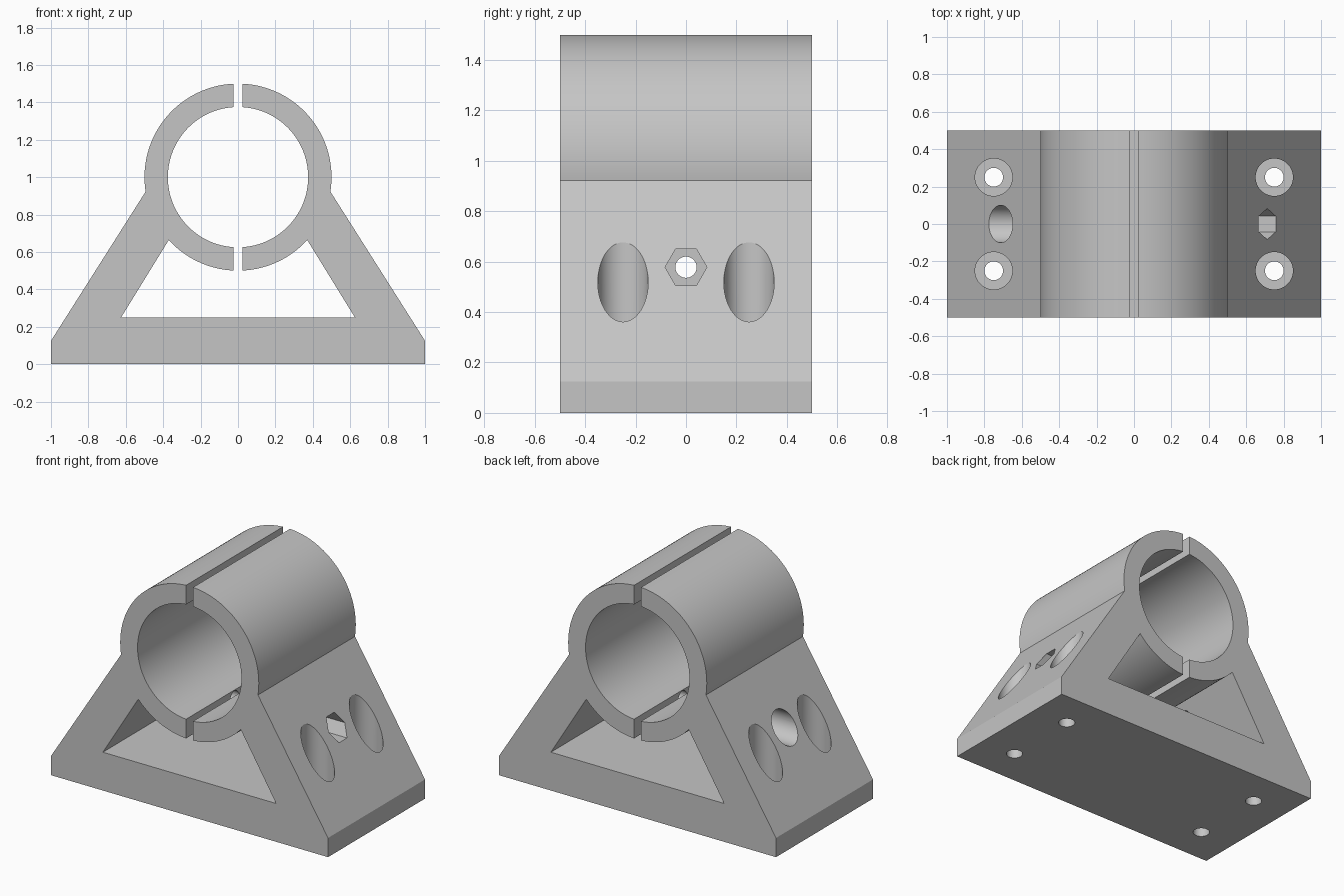
import bpy
import bmesh
from math import asin, acos, atan2, cos, sin, pi, radians
from mathutils import Matrix

cube = bpy.data.objects.get("Cube")
if cube:
    bpy.data.objects.remove(cube, do_unlink=True)

# Main sizes
DEPTH = 1.0
RING_Z, R_OUT, R_IN = 1.0, 0.5, 0.375
GAP = 0.025
BOLT_Z = 0.578
POCKET_X = 0.5

grey = bpy.data.materials.new("grey")
grey.use_nodes = True
grey.diffuse_color = (0.56, 0.56, 0.56, 1)
grey.node_tree.nodes["Principled BSDF"].inputs["Base Color"].default_value = (0.56, 0.56, 0.56, 1)


def arc(radius, start, end, steps):
    """Points on the clamp ring, by angle from +x."""
    angles = [start + (end - start) * i / steps for i in range(steps + 1)]
    return [(radius * cos(a), RING_Z + radius * sin(a)) for a in angles]


def make_object(name, bm):
    bmesh.ops.recalc_face_normals(bm, faces=bm.faces[:])
    mesh = bpy.data.meshes.new(name)
    bm.to_mesh(mesh)
    bm.free()
    obj = bpy.data.objects.new(name, mesh)
    bpy.context.collection.objects.link(obj)
    mesh.materials.append(grey)
    return obj


def cutter(radius, start, end, across, axis, sides=64):
    """Prism between two positions along x or z, at (x, y) or (y, z)."""
    bm = bmesh.new()
    bmesh.ops.create_cone(bm, cap_ends=True, segments=sides, radius1=radius,
                          radius2=radius, depth=abs(end - start))
    mid = (start + end) / 2
    if axis == "x":
        place = Matrix.Translation((mid, *across)) @ Matrix.Rotation(pi / 2, 4, "Y")
    else:
        place = Matrix.Translation((*across, mid))
    bmesh.ops.transform(bm, matrix=place, verts=bm.verts[:])
    obj = make_object("hole_cutter", bm)
    obj.hide_render = True
    return obj


# Half outline: foot, sloping leg, split ring, then the window below the ring
leg_top = -asin(0.0775 / R_OUT)
window_top = atan2(-0.336, 0.37)
half = [(1, 0), (1, 0.125)]
half += arc(R_OUT, leg_top, acos(GAP / R_OUT), 56)
half += arc(R_IN, acos(GAP / R_IN), -acos(GAP / R_IN), 88)
half += arc(R_OUT, -acos(GAP / R_OUT), window_top, 24)
half += [(0.625, 0.25)]
outline = half + [(-x, z) for x, z in reversed(half)]

# Bracket body
bm = bmesh.new()
face = bm.faces.new([bm.verts.new((x, -DEPTH / 2, z)) for x, z in outline])
sweep = bmesh.ops.extrude_face_region(bm, geom=[face])
bmesh.ops.translate(bm, vec=(0, DEPTH, 0),
                    verts=[v for v in sweep["geom"] if isinstance(v, bmesh.types.BMVert)])
bracket = make_object("clamp_bracket", bm)

# Counterbored mounting holes
cutters = []
for x in (-0.75, 0.75):
    for y in (-0.25, 0.25):
        cutters.append(cutter(0.05, -0.1, 0.4, (x, y), "z"))
        cutters.append(cutter(0.1, 0.25, 1.0, (x, y), "z"))

# Clamp bolt hole, hexagonal nut pocket and round head pocket
cutters.append(cutter(0.042, -1.2, 1.2, (0, BOLT_Z), "x"))
cutters.append(cutter(0.083, POCKET_X, 1.2, (0, BOLT_Z), "x", 6))
cutters.append(cutter(0.1, -1.2, -POCKET_X, (0, BOLT_Z), "x"))

for c in cutters:
    mod = bracket.modifiers.new("hole", "BOOLEAN")
    mod.operation = "DIFFERENCE"
    mod.solver = "EXACT"
    mod.object = c

# Bake the holes and drop the cutters
bpy.context.view_layer.update()
graph = bpy.context.evaluated_depsgraph_get()
cut_mesh = bpy.data.meshes.new_from_object(bracket.evaluated_get(graph))
bracket.modifiers.clear()
bracket.data = cut_mesh
cut_mesh.materials.clear()
cut_mesh.materials.append(grey)
for p in cut_mesh.polygons:
    p.material_index = 0
for c in cutters:
    bpy.data.objects.remove(c, do_unlink=True)

bpy.ops.object.select_all(action="DESELECT")
bracket.select_set(True)
bpy.context.view_layer.objects.active = bracket
bpy.ops.object.shade_smooth_by_angle(angle=radians(25))
